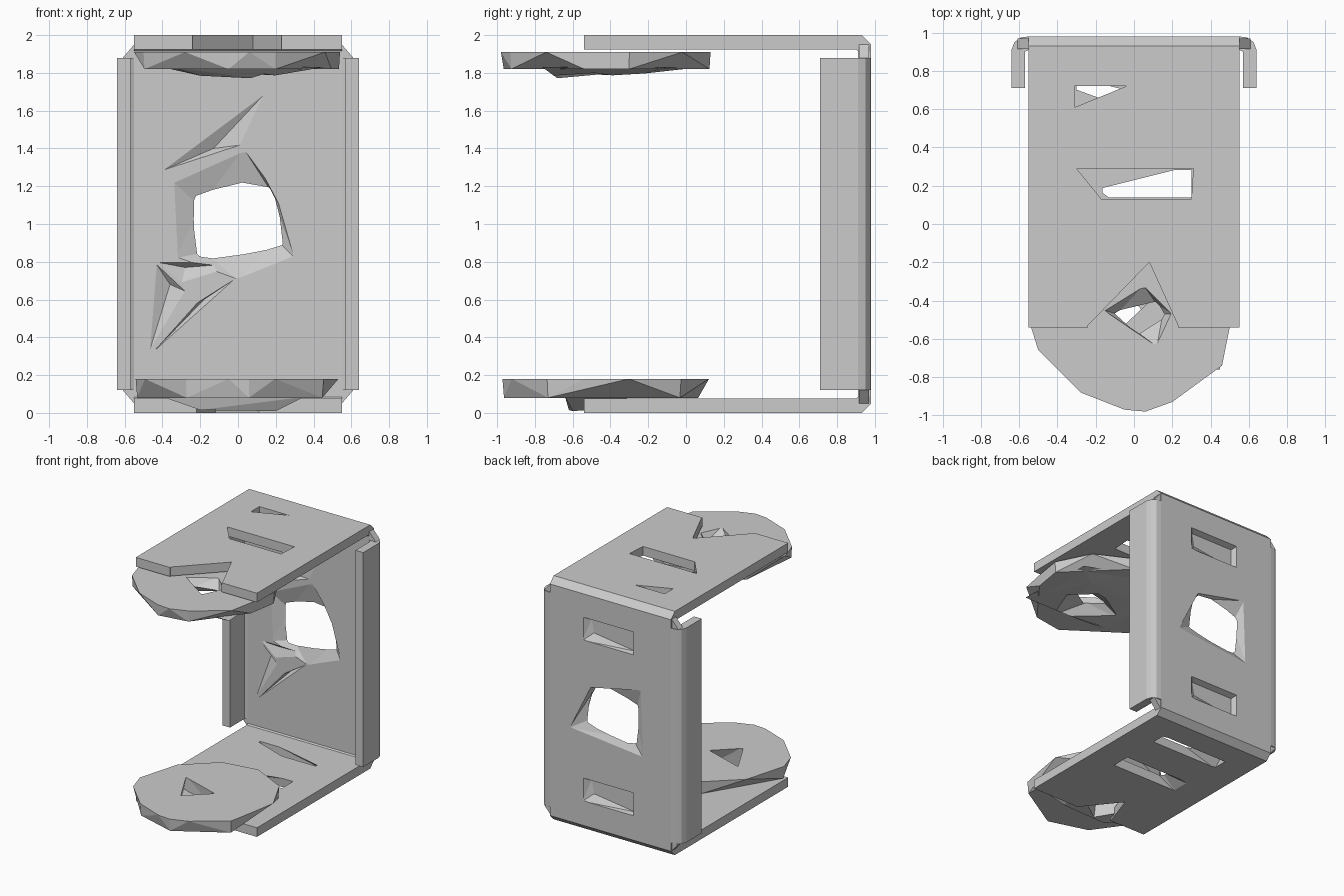
import bpy, bmesh

if "Cube" in bpy.data.objects:
    bpy.data.objects.remove(bpy.data.objects["Cube"])


def finish(bm, name):
    bmesh.ops.recalc_face_normals(bm, faces=bm.faces)
    me = bpy.data.meshes.new(name)
    bm.to_mesh(me)
    bm.free()
    ob = bpy.data.objects.new(name, me)
    bpy.context.collection.objects.link(ob)
    return ob


def prism(name, pts, axis, lo, hi):
    """Extrude a flat outline along an axis; pts are the other two coordinates."""
    bm = bmesh.new()
    rings = []
    for h in (lo, hi):
        ring = []
        for p in pts:
            c = list(p)
            c.insert("xyz".index(axis), h)
            ring.append(bm.verts.new(c))
        rings.append(ring)
    a, b = rings
    bm.faces.new(a)
    bm.faces.new(b[::-1])
    n = len(a)
    for i in range(n):
        j = (i + 1) % n
        bm.faces.new((a[i], b[i], b[j], a[j]))
    return finish(bm, name)


def hull(name, pts):
    bm = bmesh.new()
    vs = [bm.verts.new(p) for p in pts]
    res = bmesh.ops.convex_hull(bm, input=vs)
    loose = [v for v in bm.verts if not v.link_faces]
    bmesh.ops.delete(bm, geom=loose, context='VERTS')
    return finish(bm, name)


def boolean(ob, tool, op='DIFFERENCE'):
    mod = ob.modifiers.new("cut", 'BOOLEAN')
    mod.object, mod.operation, mod.solver = tool, op, 'EXACT'
    bpy.context.view_layer.objects.active = ob
    bpy.ops.object.modifier_apply(modifier=mod.name)
    bpy.data.objects.remove(tool)


def at_y(pts, y):
    return [(x, y, z) for x, z in pts]


def at_z(pts, z, s=1.0):
    return [(x * s, -0.43 + (y + 0.43) * s, z) for x, y in pts]


# Folded C-shaped sheet
frame = prism("bracket_frame", [
    (-.54, 2), (.93, 2), (.98, 1.95), (.98, .05), (.93, 0), (-.54, 0),
    (-.54, .075), (.90, .075), (.91, .085), (.91, 1.915), (.90, 1.925), (-.54, 1.925)],
    'x', -.55, .55)

# Slots and notch in the top plate
for pts in ([(-.31, .72), (-.04, .72), (-.31, .61)],
            [(-.30, .29), (.31, .29), (.30, .13), (-.17, .13)],
            [(-.24, -.53), (.08, -.20), (.23, -.53), (.23, -.7), (-.24, -.7)]):
    boolean(frame, prism("cutter", pts, 'z', 1.85, 2.1))

# Slots in the bottom plate, wide below and narrower above
for low, high in (([(-.31, .6), (.31, .6), (.31, .72), (-.31, .72)],
                   [(-.30, .72), (-.20, .72), (.28, .60), (.03, .60)]),
                  ([(-.31, .13), (.31, .13), (.31, .29), (-.31, .29)],
                   [(-.14, .17), (.30, .28), (.30, .14), (-.10, .14)])):
    boolean(frame, hull("cutter", [(x, y, -.01) for x, y in low]
                        + [(x, y, .09) for x, y in high]))
boolean(frame, prism("cutter", [(-.24, -.6), (-.12, -.25), (.16, -.6)], 'z', -.1, .2))

# Centre opening in the back wall, flared on both sides
quad = [(-.20, 1.09), (.17, 1.18), (.20, .92), (-.17, .85)]
front = [(.30, .82), (.22, 1.1), (.14, 1.25), (.03, 1.4), (-.35, 1.23), (-.33, .82), (.0, .7)]
back = [(.37, .82), (.18, 1.2), (-.28, 1.3), (-.3, .75)]
boolean(frame, prism("cutter", quad, 'y', .85, 1.05))
boolean(frame, hull("cutter", at_y(front, .905) + at_y(quad, .965)))
boolean(frame, hull("cutter", at_y(back, .983) + at_y(quad, .93)))

# Angular gouges on the inner face
for tri, tip in (([(-.43, 1.27), (.17, 1.72), (.03, 1.42)], (-.13, 1.40)),
                 ([(-.48, .29), (-.44, .80), (-.27, .64)], (-.36, .68)),
                 ([(-.44, .80), (.09, .80), (-.30, .68)], (-.28, .77)),
                 ([(-.48, .29), (-.22, .58), (.0, .72)], (-.18, .6))):
    boolean(frame, hull("cutter", at_y(tri, .905) + at_y([tip], .945)))

# Blind pockets on the outer face
for z0, z1 in ((1.57, 1.76), (.25, .44)):
    outer = [(-.21, z0), (.25, z0), (.25, z1), (-.21, z1)]
    inner = [(-.19, z0 + .01), (.18, z0 + .06), (.2, z1 - .02), (-.19, z1 - .02)]
    boolean(frame, hull("cutter", at_y(outer, .985) + at_y(inner, .935)))

# Rounded side flanges with corner webs
for side, s in (("left", -1), ("right", 1)):
    prof = [(.55, .98), (.59, .975), (.625, .95), (.64, .91), (.64, .71),
            (.57, .71), (.57, .90), (.55, .91)]
    prism(side + "_flange", [(s * x, y) for x, y in prof], 'z', .12, 1.88)
    for end, za, zb in (("upper", 1.95, 1.88), ("lower", .05, .12)):
        hull(f"{side}_{end}_web", [(s * x, y, z) for x, z in ((.55, za), (.55, zb), (.61, zb))
                                   for y in (.915, .97)])

# Faceted end pads with a rim and an angular hole
outline = [(.5, -.54), (.46, -.74), (.2, -.93), (.06, -.98), (-.05, -.97), (-.28, -.88),
           (-.5, -.66), (-.55, -.5), (-.45, -.15), (-.2, .08), (.1, .13), (.4, -.02), (.54, -.3)]
top_pad = hull("upper_pad", at_z(outline, 1.91) + at_z(outline[::2], 1.82, .99))
boolean(top_pad, hull("rim", at_z([(-.35, -.74), (.45, -.76), (.42, -.1), (.0, .08), (-.4, -.2)], 1.83)
                      + [(.1, -.68, 1.77), (-.2, -.66, 1.785), (.25, -.22, 1.797), (-.2, -.22, 1.797)]), 'UNION')
hole = [(-.16, -.45), (.05, -.32), (.2, -.47), (.12, -.64)]
inside = [(-.09, -.47), (.12, -.42), (.15, -.47), (.01, -.56)]
boolean(top_pad, hull("cutter", at_z(hole, 1.92) + at_z(inside, 1.84)))
boolean(top_pad, hull("cutter", at_z(inside, 1.86) + at_z(hole, 1.76, 1.7)))

low_pad = hull("lower_pad", at_z(outline, .18, .985) + at_z(outline[1::2], .08, .97))
boolean(low_pad, hull("rim", at_z([(-.4, -.64), (.35, -.64), (.35, -.3), (-.35, -.3)], .085)
                      + [(-.2, -.62, .015), (.2, -.6, .01), (.2, -.4, .02), (-.2, -.4, .02)]), 'UNION')
boolean(low_pad, hull("cutter", at_z([(-.26, -.3), (-.11, -.58), (.07, -.41)], .19)
                      + at_z([(-.3, -.3), (-.1, -.6), (.16, -.42)], .0)))
